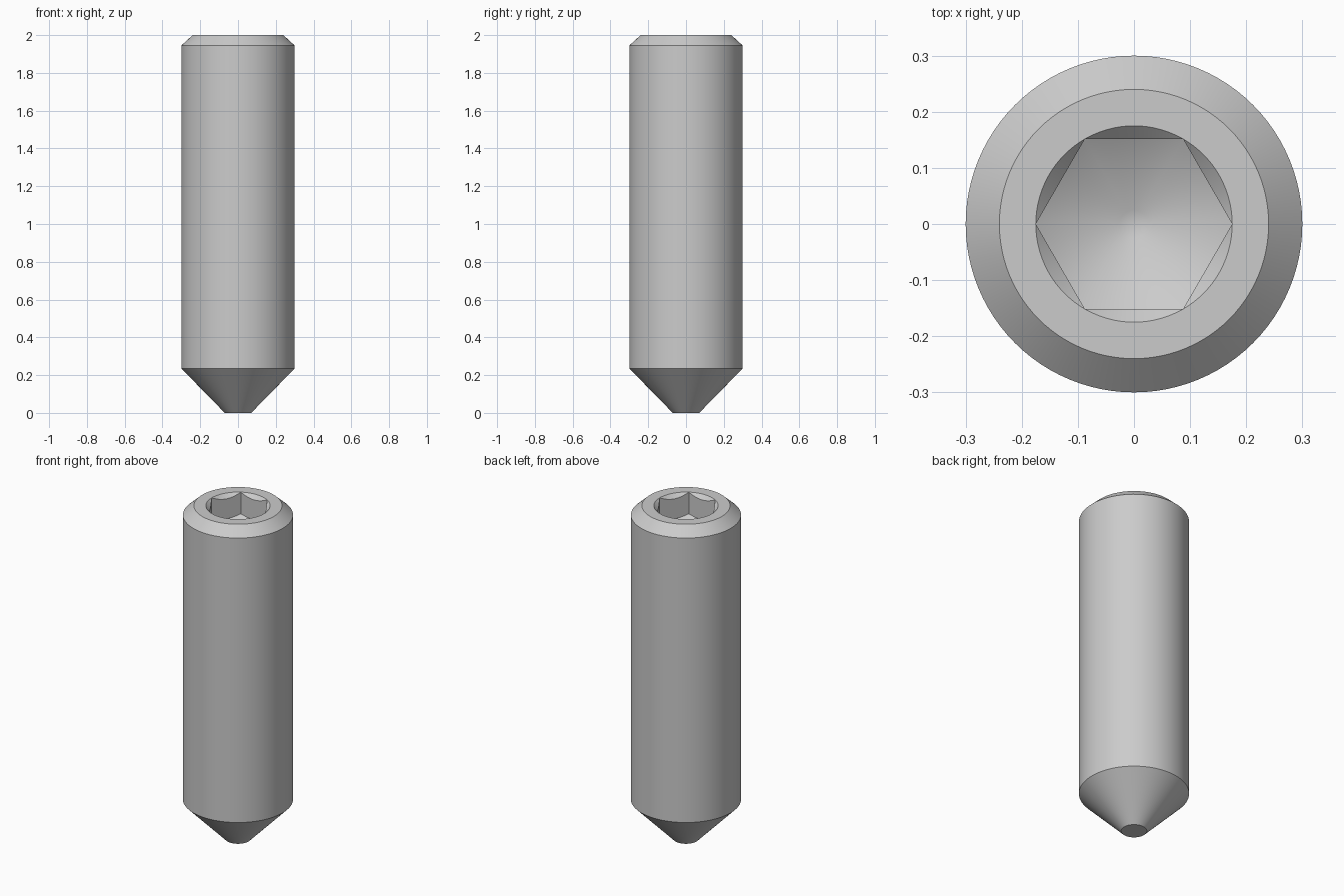
import bpy, bmesh, math

cube = bpy.data.objects.get("Cube")
if cube:
    bpy.data.objects.remove(cube, do_unlink=True)

SEGMENTS = 96      # multiple of six, so hexagon corners land on vertices
CORNER = 0.175     # hexagon corner radius
FLOOR_Z = 1.87     # socket floor height at the corners
SLOPE = math.tan(math.radians(30))

steel = bpy.data.materials.new("Grey Steel")
steel.use_nodes = True
colour = (0.6, 0.6, 0.6, 1)
steel.diffuse_color = colour
steel.node_tree.nodes["Principled BSDF"].inputs["Base Color"].default_value = colour


def hex_radius(angle):
    """Distance from the axis to a hexagon with a corner on +x."""
    offset = angle % (math.pi / 3) - math.pi / 6
    return CORNER * math.cos(math.pi / 6) / math.cos(offset)


def circle(radius, z):
    return lambda angle: (radius, z)


def socket_rim(angle):
    r = hex_radius(angle)
    return r, 2 - (CORNER - r)


def socket_floor(angle):
    r = hex_radius(angle)
    return r, FLOOR_Z - (CORNER - r) * SLOPE


# Sections from the point, up the shank, and down into the socket
sections = [
    circle(0.07, 0), circle(0.3, 0.235), circle(0.3, 1.945),
    circle(0.24, 2), circle(CORNER, 2), socket_rim, socket_floor,
    circle(0.025, FLOOR_Z - (CORNER - 0.025) * SLOPE),
]

bm = bmesh.new()
rings = []
for section in sections:
    ring = []
    for i in range(SEGMENTS):
        a = math.tau * i / SEGMENTS
        r, z = section(a)
        ring.append(bm.verts.new((r * math.cos(a), r * math.sin(a), z)))
    rings.append(ring)

for low, high in zip(rings, rings[1:]):
    for i in range(SEGMENTS):
        j = (i + 1) % SEGMENTS
        bm.faces.new((low[i], low[j], high[j], high[i]))
bm.faces.new(rings[0][::-1])
bm.faces.new(rings[-1])
bmesh.ops.remove_doubles(bm, verts=bm.verts, dist=1e-6)
bmesh.ops.recalc_face_normals(bm, faces=bm.faces)

mesh = bpy.data.meshes.new("set_screw")
bm.to_mesh(mesh)
bm.free()
mesh.materials.append(steel)
screw = bpy.data.objects.new("set_screw", mesh)
bpy.context.collection.objects.link(screw)

# Smooth round surfaces, crisp chamfer and hexagon edges
bpy.ops.object.select_all(action='DESELECT')
screw.select_set(True)
bpy.context.view_layer.objects.active = screw
bpy.ops.object.shade_smooth_by_angle(angle=math.radians(32))
